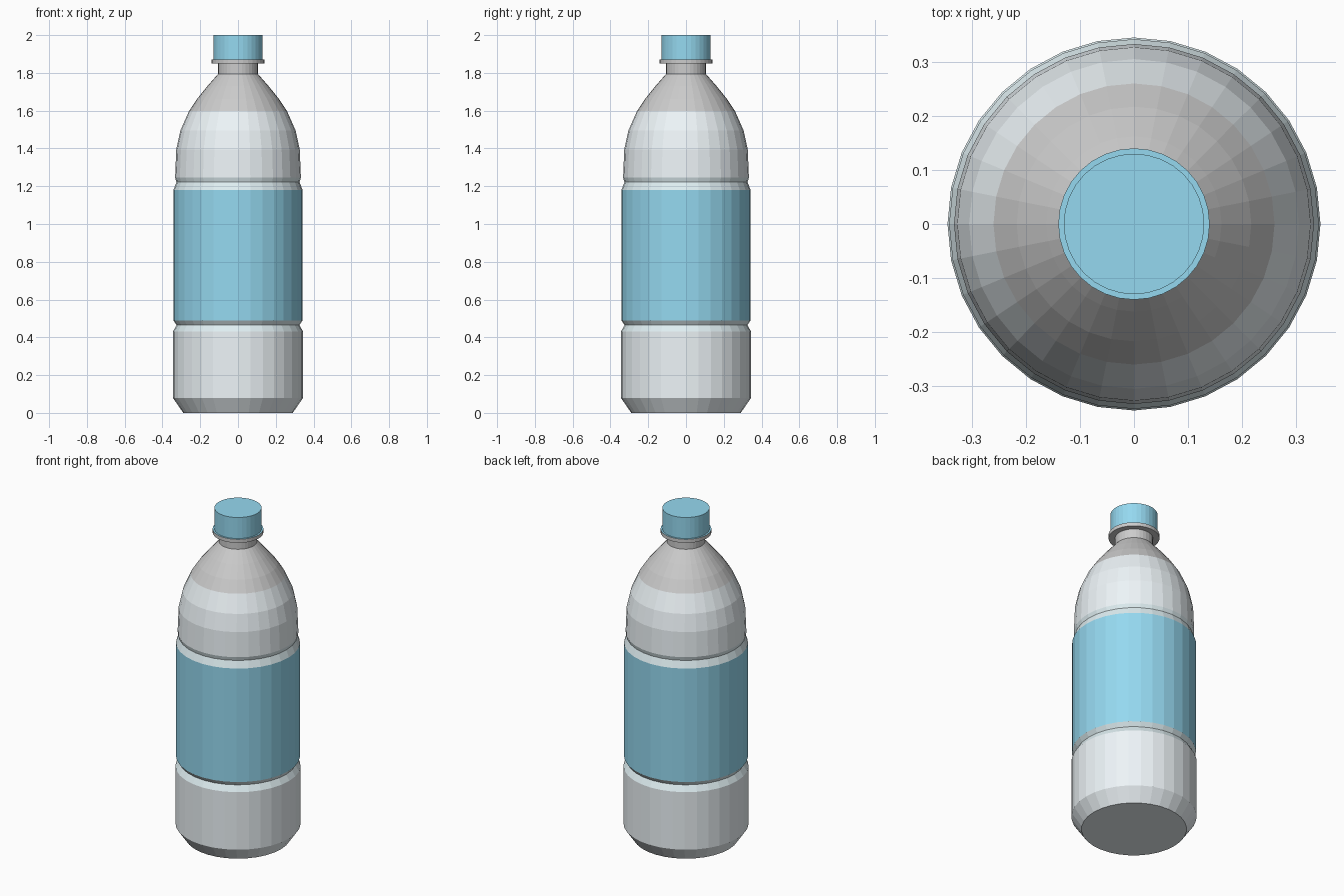
import bpy, bmesh
from math import cos, sin, pi

if "Cube" in bpy.data.objects:
    bpy.data.objects.remove(bpy.data.objects["Cube"])

SIDES = 32


def material(name, rgb):
    m = bpy.data.materials.new(name)
    m.diffuse_color = (*rgb, 1)
    m.use_nodes = True
    m.node_tree.nodes["Principled BSDF"].inputs["Base Color"].default_value = m.diffuse_color
    return m


def lathe(name, profile, mat=None, cap_bottom=False, cap_top=False):
    """Revolve (radius, z) points around z with flat faces."""
    bm = bmesh.new()
    rings = [[bm.verts.new((r * cos(2 * pi * i / SIDES), r * sin(2 * pi * i / SIDES), z))
              for i in range(SIDES)] for r, z in profile]
    for a, b in zip(rings, rings[1:]):
        for i in range(SIDES):
            j = (i + 1) % SIDES
            bm.faces.new((a[i], a[j], b[j], b[i]))
    if cap_bottom:
        bm.faces.new(rings[0][::-1])
    if cap_top:
        bm.faces.new(rings[-1])
    me = bpy.data.meshes.new(name)
    bm.to_mesh(me)
    bm.free()
    ob = bpy.data.objects.new(name, me)
    if mat:
        me.materials.append(mat)
    bpy.context.collection.objects.link(ob)
    return ob


blue = material("blue", (0.30, 0.69, 0.87))
clear = material("clear_plastic", (0.85, 0.91, 0.94))
rim = material("groove_tint", (0.74, 0.86, 0.89))

# Base with chamfered foot
lathe("base", [(0.29, 0), (0.345, 0.08), (0.345, 0.43)], clear, cap_bottom=True)
# Pinched grooves below and above the label
lathe("lower_groove", [(0.345, 0.43), (0.325, 0.465), (0.342, 0.49)], rim)
lathe("upper_groove", [(0.342, 1.18), (0.326, 1.222), (0.333, 1.245)], rim)
# Wrap-around label
lathe("label", [(0.342, 0.49), (0.342, 1.18)], blue)
# Domed shoulder, tinted below and grey above
lathe("shoulder", [(0.333, 1.245), (0.327, 1.395), (0.305, 1.495), (0.26, 1.597)], clear)
lathe("upper_shoulder", [(0.26, 1.597), (0.217, 1.662), (0.162, 1.73), (0.105, 1.795)])
# Neck with flange
lathe("neck", [(0.105, 1.795), (0.105, 1.85), (0.14, 1.85), (0.14, 1.872)])
# Screw cap, closing the flange
lathe("cap", [(0.14, 1.872), (0.13, 1.872), (0.13, 2.0)], blue, cap_top=True)
